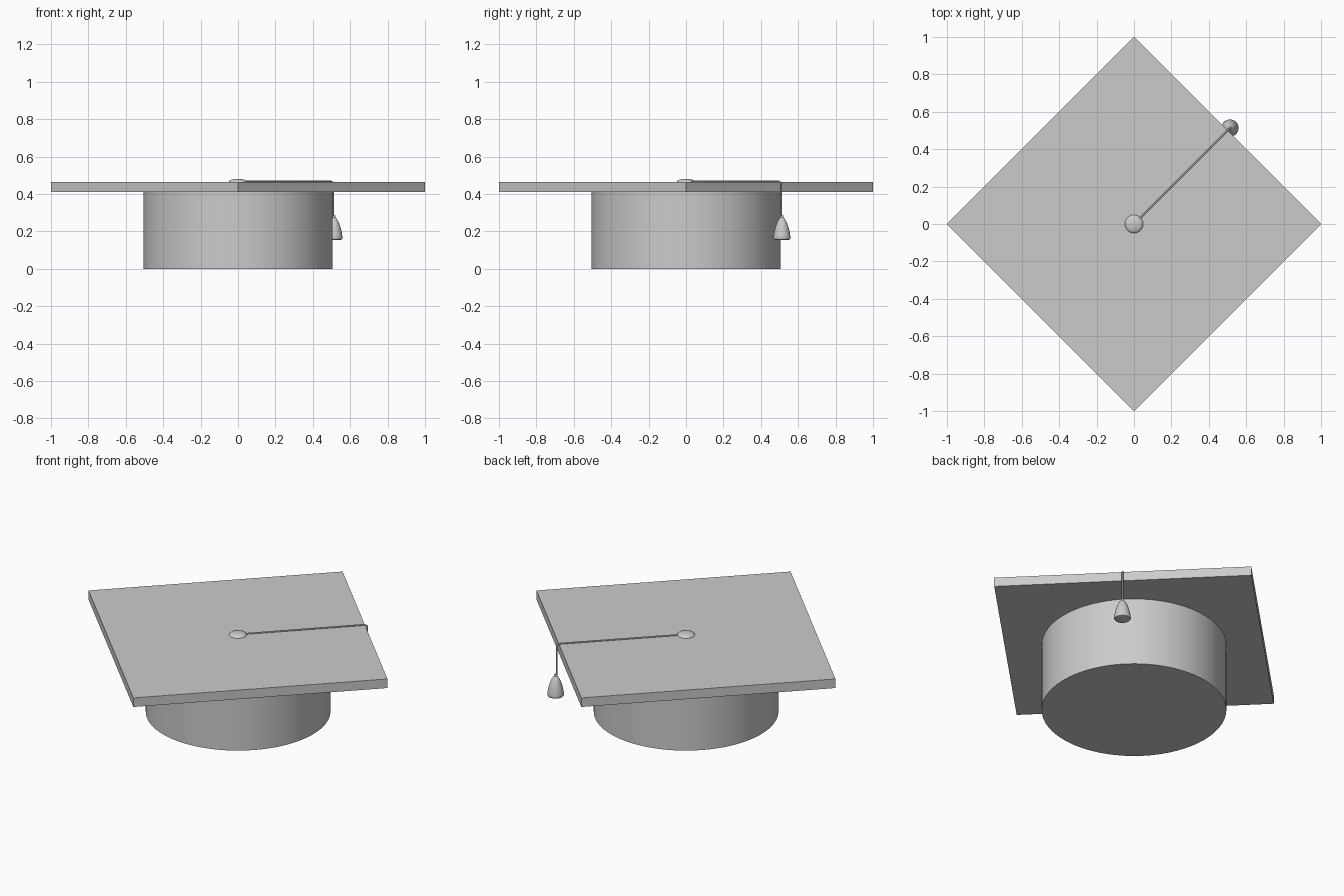
import bpy, bmesh, math
from mathutils import Vector

if "Cube" in bpy.data.objects:
    bpy.data.objects.remove(bpy.data.objects["Cube"])


def finish(name, bm, smooth=True):
    bmesh.ops.recalc_face_normals(bm, faces=bm.faces)
    me = bpy.data.meshes.new(name)
    bm.to_mesh(me)
    bm.free()
    ob = bpy.data.objects.new(name, me)
    bpy.context.collection.objects.link(ob)
    if smooth:
        bpy.ops.object.select_all(action='DESELECT')
        ob.select_set(True)
        bpy.context.view_layer.objects.active = ob
        bpy.ops.object.shade_smooth_by_angle(angle=math.radians(40))
    return ob


def prism(name, sides, radius, z0, z1, smooth):
    bm = bmesh.new()
    ring = [bm.verts.new((radius * math.cos(2 * math.pi * i / sides),
                          radius * math.sin(2 * math.pi * i / sides), z0))
            for i in range(sides)]
    face = bm.faces.new(ring)
    top = bmesh.ops.extrude_face_region(bm, geom=[face], use_keep_orig=True)
    bmesh.ops.translate(bm, vec=(0, 0, z1 - z0),
                        verts=[v for v in top["geom"] if isinstance(v, bmesh.types.BMVert)])
    return finish(name, bm, smooth)


def lathe(name, profile, x, y, steps=32):
    bm = bmesh.new()
    vs = [bm.verts.new((r, 0, z)) for r, z in profile]
    es = [bm.edges.new(p) for p in zip(vs, vs[1:])]
    bmesh.ops.spin(bm, geom=vs + es, cent=(0, 0, 0), axis=(0, 0, 1),
                   angle=2 * math.pi, steps=steps)
    bmesh.ops.remove_doubles(bm, verts=bm.verts, dist=1e-5)
    ob = finish(name, bm)
    ob.location = (x, y, 0)
    return ob


# Head band and square board
prism("cap_band", 64, 0.506, 0.0, 0.41, True)
prism("mortar_board", 4, 1.0, 0.41, 0.465, False)

# Flattened button in the middle of the board
lathe("button", [(0.049 * math.cos(a), 0.464 + 0.017 * math.sin(a))
                 for a in (math.pi * (i / 12 - 0.5) for i in range(13))], 0, 0)

# Cord over the board, bending down past the edge
D = 0.509
cord = bpy.data.curves.new("cord", 'CURVE')
cord.dimensions = '3D'
cord.bevel_depth = 0.0045
cord.bevel_resolution = 2
cord.use_fill_caps = True
path = [(0, 0.467), (0.494, 0.468)]
path += [(0.494 + (D - 0.494) * math.sin(a), 0.453 + 0.015 * math.cos(a))
         for a in (math.pi / 2 * i / 5 for i in range(1, 6))]
path.append((D, 0.275))
sp = cord.splines.new('POLY')
sp.points.add(len(path) - 1)
for p, (d, z) in zip(sp.points, path):
    p.co = (d, d, z, 1)
bpy.context.collection.objects.link(bpy.data.objects.new("cord", cord))

# Bell-shaped tassel
lathe("tassel", [(0, 0.287), (0.007, 0.285), (0.009, 0.279), (0.008, 0.274),
                 (0.016, 0.267), (0.026, 0.248), (0.034, 0.226), (0.041, 0.2),
                 (0.045, 0.175), (0.046, 0.163), (0.043, 0.157), (0.034, 0.154),
                 (0, 0.153)], 0.513, 0.513)
